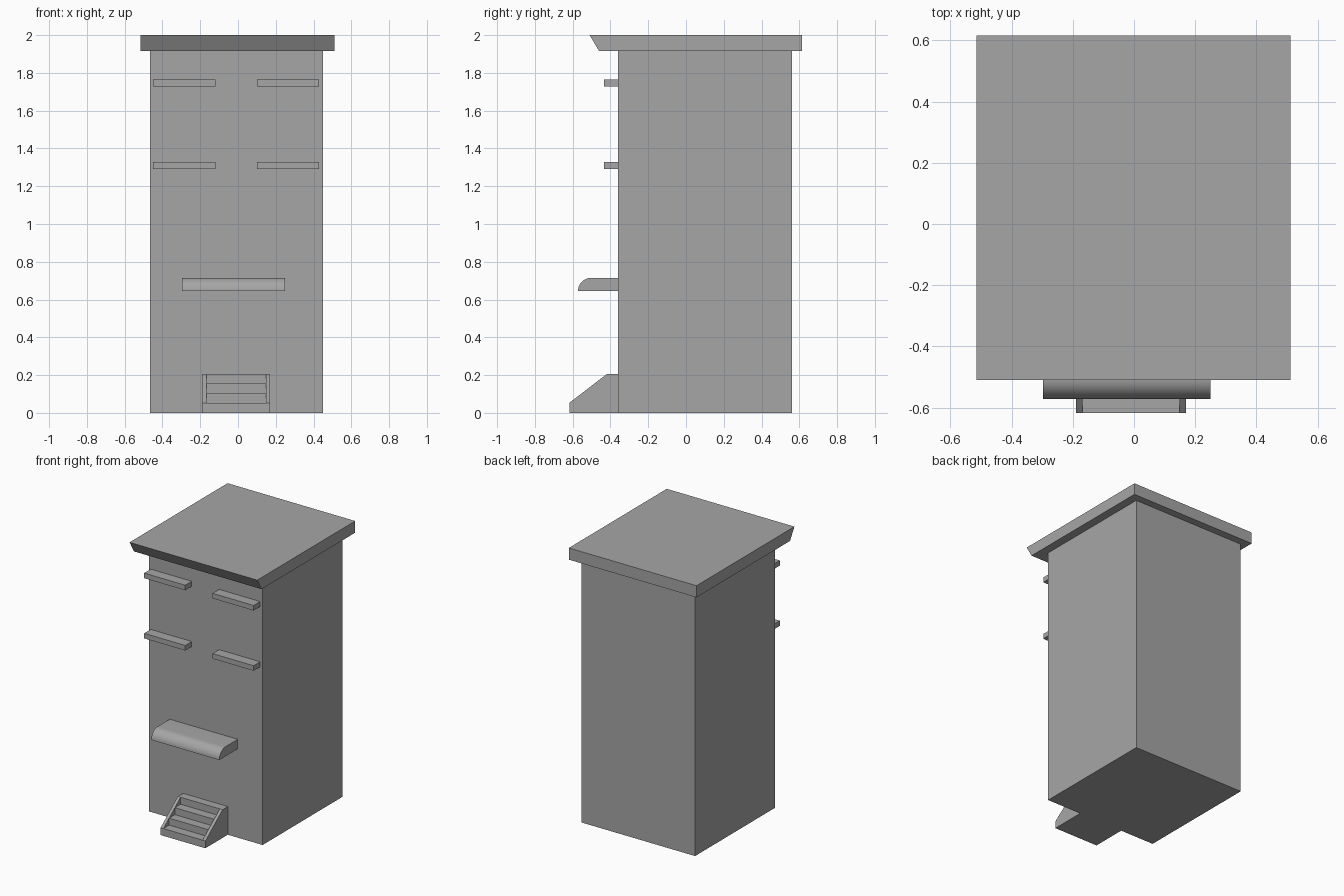
import bpy, bmesh, math

cube = bpy.data.objects.get("Cube")
if cube:
    bpy.data.objects.remove(cube, do_unlink=True)

grey = bpy.data.materials.new("plain grey")
grey.use_nodes = True
colour = (0.38, 0.38, 0.38, 1)
grey.diffuse_color = colour
grey.node_tree.nodes["Principled BSDF"].inputs["Base Color"].default_value = colour


def extrude_x(name, profile, x0, x1, smooth=False):
    """Solid made by sweeping a (y, z) outline from x0 to x1."""
    bm = bmesh.new()
    face = bm.faces.new([bm.verts.new((x0, y, z)) for y, z in profile])
    swept = bmesh.ops.extrude_face_region(bm, geom=[face])["geom"]
    moved = [g for g in swept if isinstance(g, bmesh.types.BMVert)]
    bmesh.ops.translate(bm, verts=moved, vec=(x1 - x0, 0, 0))
    bmesh.ops.recalc_face_normals(bm, faces=bm.faces[:])
    mesh = bpy.data.meshes.new(name)
    bm.to_mesh(mesh)
    bm.free()
    mesh.materials.append(grey)
    obj = bpy.data.objects.new(name, mesh)
    bpy.context.collection.objects.link(obj)
    if smooth:
        bpy.ops.object.select_all(action="DESELECT")
        obj.select_set(True)
        bpy.context.view_layer.objects.active = obj
        bpy.ops.object.shade_smooth_by_angle(angle=math.radians(30))
    return obj


def rect(y0, y1, z0, z1):
    return [(y0, z0), (y1, z0), (y1, z1), (y0, z1)]


WALL = -0.36  # front wall plane

# Tower body and roof slab with a slanted front edge
extrude_x("tower_body", rect(WALL, 0.56, 0, 1.92), -0.465, 0.45)
extrude_x("roof_slab", [(-0.46, 1.915), (0.615, 1.915), (0.615, 2), (-0.51, 2)],
          -0.515, 0.512)

# Window ledges
for level, z in (("lower", 1.29), ("upper", 1.728)):
    for side, x in (("right", -0.45), ("left", 0.1)):
        extrude_x(f"{level}_{side}_ledge", rect(-0.435, WALL, z, z + 0.037), x, x + 0.33)

# Entrance canopy with a rounded front
radius = 0.07
curve = []
for i in range(13):
    a = math.radians(90 * i / 12)
    curve.append((-0.502 - radius * math.cos(a), 0.645 + radius * math.sin(a)))
extrude_x("entrance_canopy", curve + [(WALL, 0.715), (WALL, 0.645)], -0.297, 0.25, True)

# Entrance stairs
FRONT, LANDING, LOW, HIGH = -0.618, -0.42, 0.053, 0.205
run, rise = (LANDING - FRONT) / 3, (HIGH - LOW) / 3
stairs = [(WALL, 0), (FRONT, 0)]
for i in range(4):
    y, z = FRONT + i * run, LOW + i * rise
    if i:
        stairs.append((y, z - rise))
    stairs.append((y, z))
stairs.append((WALL, HIGH))
extrude_x("stairs", stairs, -0.168, 0.148)

# Solid sloped walls beside the stairs
slope = [(WALL, 0), (FRONT, 0), (FRONT, LOW), (LANDING, HIGH), (WALL, HIGH)]
for side, x in (("right", -0.19), ("left", 0.148)):
    extrude_x(f"{side}_stair_wall", slope, x, x + 0.022)
